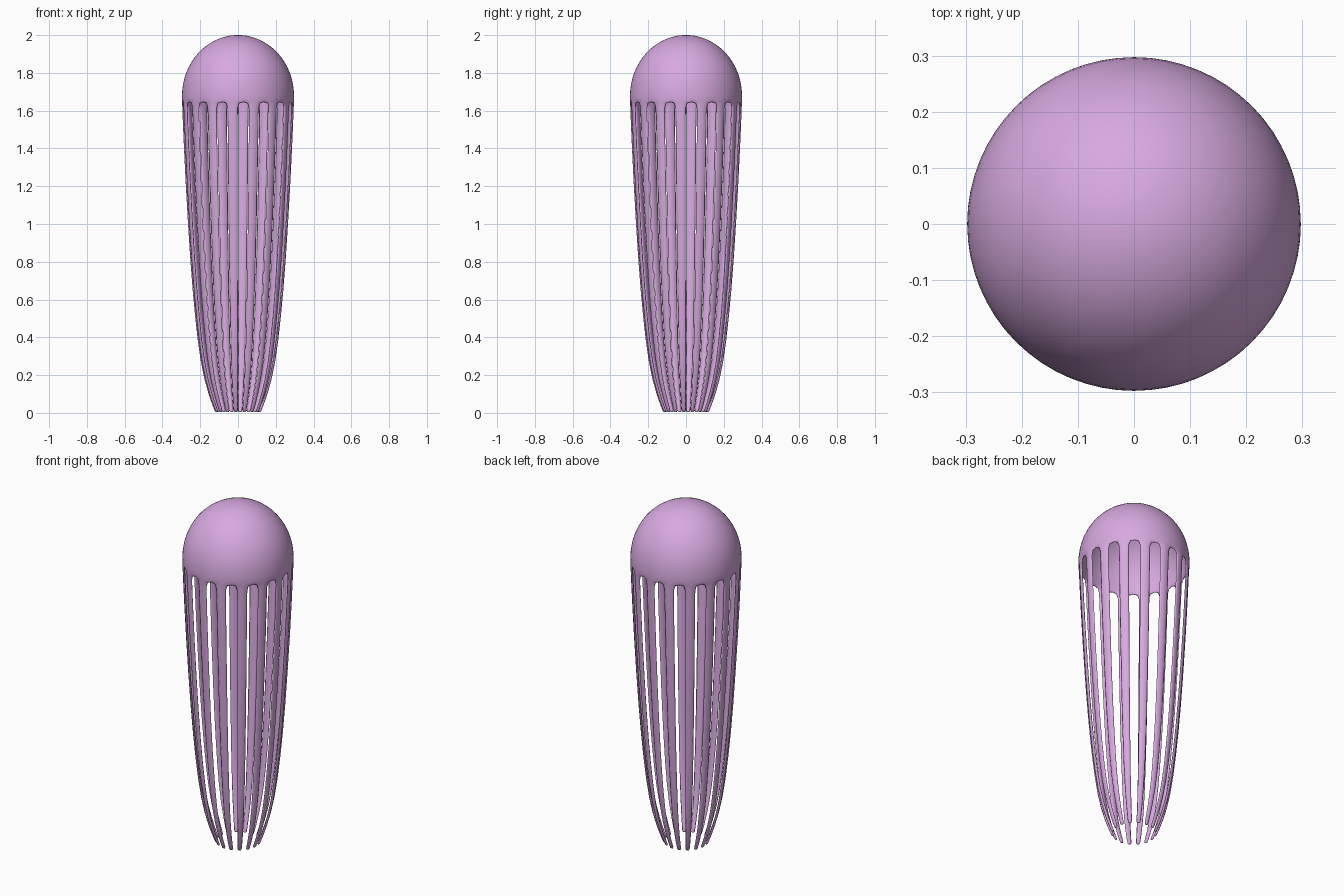
import bpy, bmesh
from math import sin, cos, pi

if "Cube" in bpy.data.objects:
    bpy.data.objects.remove(bpy.data.objects["Cube"])

SEG = 32                      # sides round the shell; every other one hangs down as a strip
EQ_Z, R, H = 1.68, 0.30, 0.322   # dome equator height, radius, rise

bm = bmesh.new()


def ring(r, z):
    return [bm.verts.new((r * cos(2 * pi * i / SEG), r * sin(2 * pi * i / SEG), z))
            for i in range(SEG)]


def bridge(upper, lower, keep=lambda i: True):
    for i in range(SEG):
        if keep(i):
            j = (i + 1) % SEG
            bm.faces.new((lower[i], lower[j], upper[j], upper[i]))


# dome: half ellipsoid with a short skirt
top = bm.verts.new((0, 0, EQ_Z + H))
rings = [ring(R * sin(a), EQ_Z + H * cos(a)) for a in (k * pi / 16 for k in range(1, 9))]
rings.append(ring(0.299, 1.645))
for i in range(SEG):
    bm.faces.new((top, rings[0][i], rings[0][(i + 1) % SEG]))
for a, b in zip(rings, rings[1:]):
    bridge(a, b)

# hanging strips: alternate sides continued down a tapering profile
strip_profile = [(0.298, 1.60), (0.283, 1.25), (0.255, 0.78), (0.230, 0.50),
                 (0.200, 0.25), (0.160, 0.10), (0.127, 0.015), (0.121, 0.0)]
prev = rings[-1]
for r, z in strip_profile:
    cur = ring(r, z)
    bridge(prev, cur, lambda i: i % 2 == 1)
    prev = cur

bmesh.ops.recalc_face_normals(bm, faces=bm.faces)
mesh = bpy.data.meshes.new("domed_shell_with_strips")
bm.to_mesh(mesh)
bm.free()
shell = bpy.data.objects.new("domed_shell_with_strips", mesh)
bpy.context.collection.objects.link(shell)

# thin wall, softened edges
sol = shell.modifiers.new("wall", 'SOLIDIFY')
sol.thickness = 0.014
sol.offset = -1
sub = shell.modifiers.new("soften", 'SUBSURF')
sub.levels = sub.render_levels = 1

mat = bpy.data.materials.new("lilac")
mat.diffuse_color = (0.68, 0.40, 0.74, 1)
mat.use_nodes = True
mat.node_tree.nodes["Principled BSDF"].inputs["Base Color"].default_value = mat.diffuse_color
mesh.materials.append(mat)
for p in mesh.polygons:
    p.use_smooth = True
